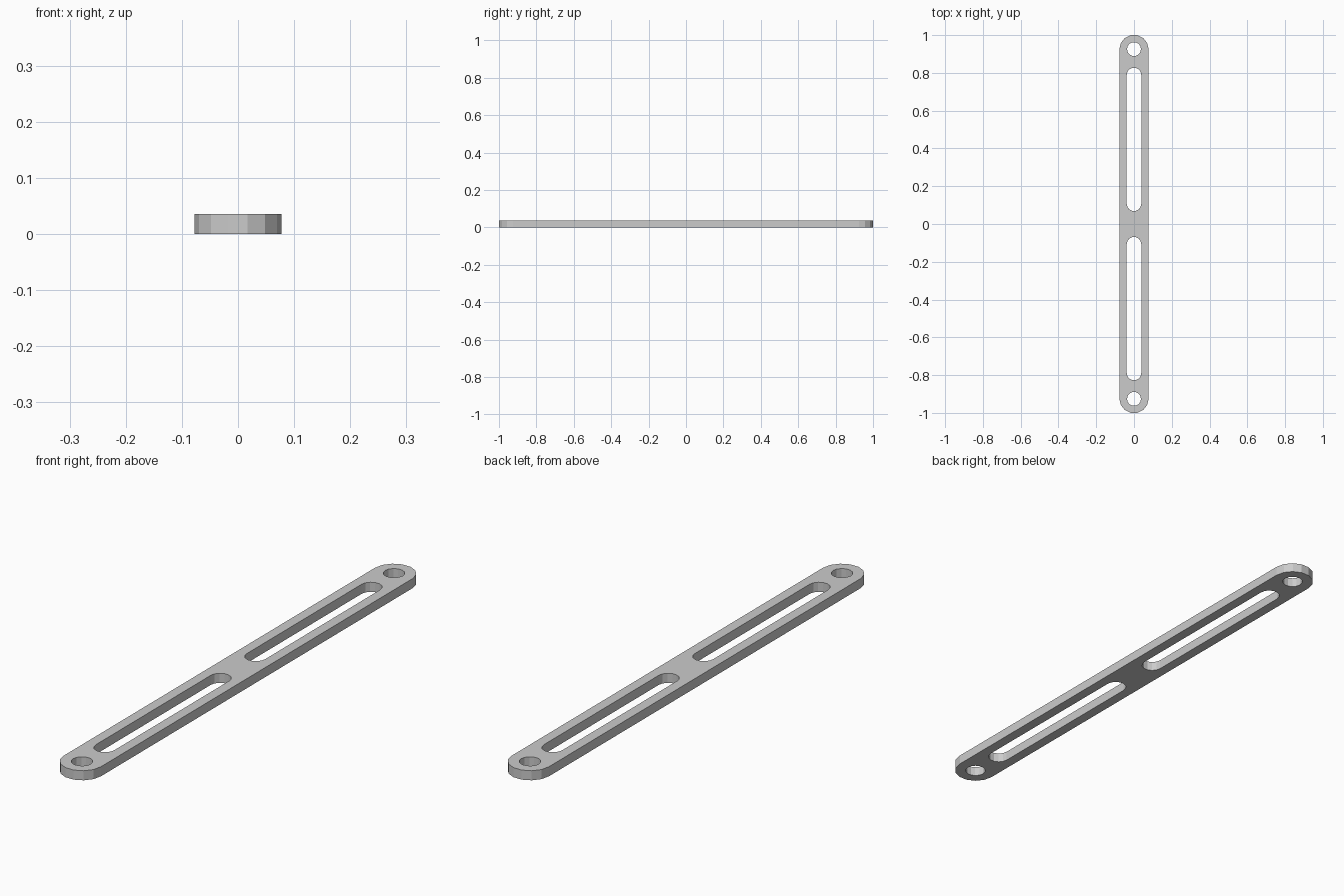
import bpy, bmesh
from math import pi, sin, cos

if "Cube" in bpy.data.objects:
    bpy.data.objects.remove(bpy.data.objects["Cube"])

HEIGHT = 0.036
RADIUS = 0.0775
SEG = 7                                   # facets per half circle
CENTRE = 1.0 - RADIUS * cos(pi / SEG / 2)  # end arc centre, so the tip lands on y = 1


def stadium(y0, y1, r, seg):
    """Rounded slot outline between arc centres y0 and y1."""
    top = [(r * cos(pi * i / seg), y1 + r * sin(pi * i / seg)) for i in range(seg + 1)]
    low = [(-r * cos(pi * i / seg), y0 - r * sin(pi * i / seg)) for i in range(seg + 1)]
    return top + low


def circle(y, r, n):
    return [(r * cos(2 * pi * i / n), y + r * sin(2 * pi * i / n)) for i in range(n)]


# outline, two slots and two end holes
SLOT_R = 0.0385
loops = [stadium(-CENTRE, CENTRE, RADIUS, SEG)]
for s in (-1, 1):
    a, b = sorted((s * (0.068 + SLOT_R), s * (0.828 - SLOT_R)))
    loops.append(stadium(a, b, SLOT_R, SEG))
    loops.append(circle(s * 0.926, 0.037, 2 * SEG))

# fill the flat profile and extrude it to a plate
bm = bmesh.new()
edges = []
for pts in loops:
    vs = [bm.verts.new((x, y, 0)) for x, y in pts]
    edges += [bm.edges.new((vs[i - 1], vs[i])) for i in range(len(vs))]
bmesh.ops.triangle_fill(bm, edges=edges, use_beauty=True, normal=(0, 0, 1))
ext = bmesh.ops.extrude_face_region(bm, geom=bm.faces[:], use_keep_orig=True)
top = [g for g in ext["geom"] if isinstance(g, bmesh.types.BMVert)]
bmesh.ops.translate(bm, verts=top, vec=(0, 0, HEIGHT))
bmesh.ops.recalc_face_normals(bm, faces=bm.faces[:])

mesh = bpy.data.meshes.new("slotted_link_plate")
bm.to_mesh(mesh)
bm.free()
plate = bpy.data.objects.new("slotted_link_plate", mesh)
bpy.context.collection.objects.link(plate)
